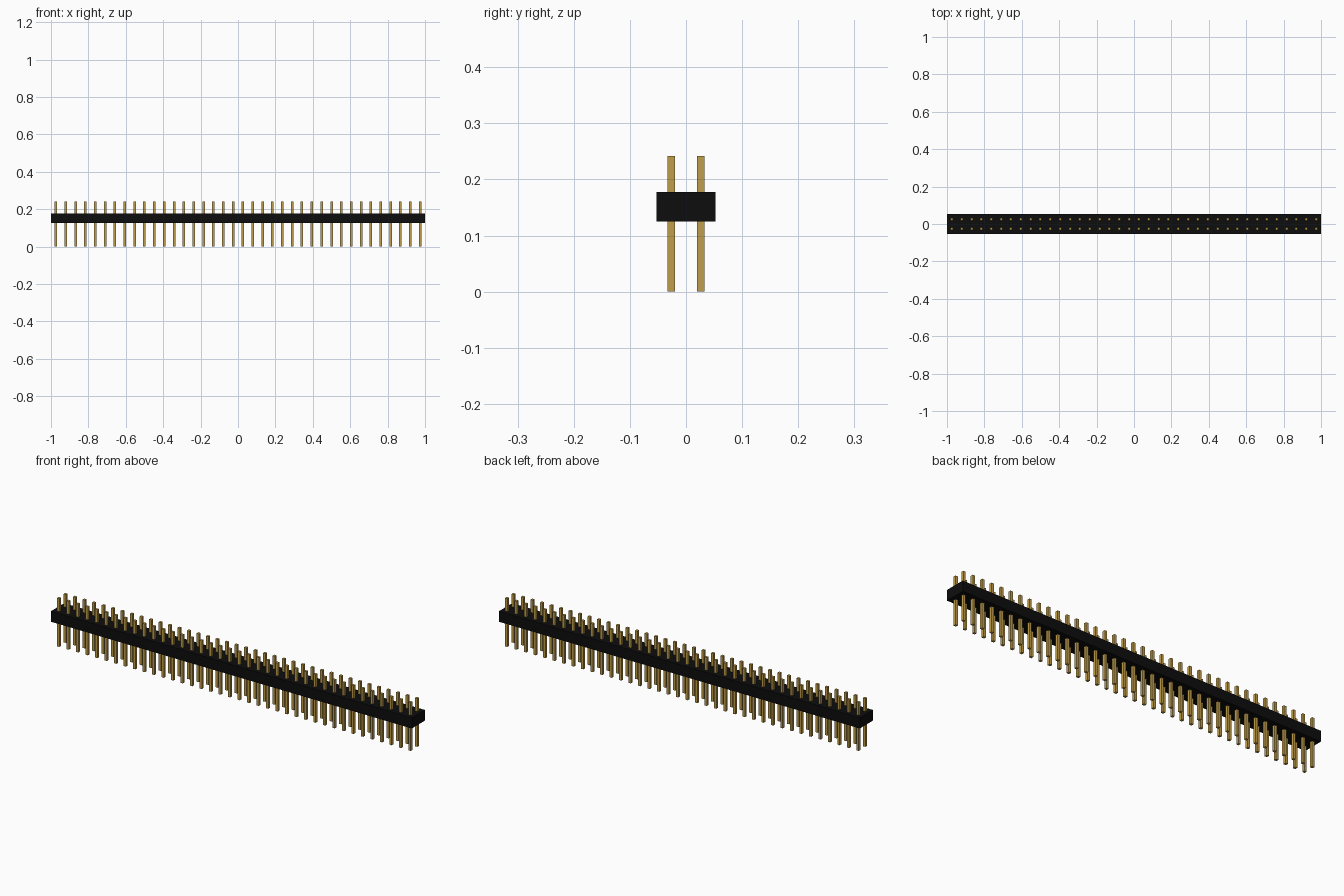
import bpy

if "Cube" in bpy.data.objects:
    bpy.data.objects.remove(bpy.data.objects["Cube"])

COLUMNS = 38
PITCH = 2 / COLUMNS
PIN_WIDTH = 0.0134
PIN_HEIGHT = 0.242
BODY_BOTTOM = 0.125


def make_material(name, color):
    mat = bpy.data.materials.new(name)
    mat.use_nodes = True
    mat.diffuse_color = color
    mat.node_tree.nodes["Principled BSDF"].inputs["Base Color"].default_value = color
    return mat


def add_box(name, size, center, mat):
    bpy.ops.mesh.primitive_cube_add(size=1, location=center)
    box = bpy.context.object
    box.name = name
    box.scale = size
    bpy.ops.object.transform_apply(location=False, rotation=False, scale=True)
    box.data.materials.append(mat)
    return box


def add_array(obj, count, offset):
    mod = obj.modifiers.new("Array", 'ARRAY')
    mod.count = count
    mod.use_relative_offset = False
    mod.use_constant_offset = True
    mod.constant_offset_displace = offset


black = make_material("black plastic", (0.004, 0.004, 0.004, 1))
gold = make_material("gold metal", (0.53, 0.34, 0.07, 1))

# Insulating strip that holds the pins
add_box("housing", (2, 2 * PITCH, PITCH), (0, 0, BODY_BOTTOM + PITCH / 2), black)

# Two rows of square pins passing through the strip
for name, side in (("front_pins", -1), ("back_pins", 1)):
    pins = add_box(name, (PIN_WIDTH, PIN_WIDTH, PIN_HEIGHT),
                   (-1 + PITCH / 2, side * PITCH / 2, PIN_HEIGHT / 2), gold)
    add_array(pins, COLUMNS, (PITCH, 0, 0))
